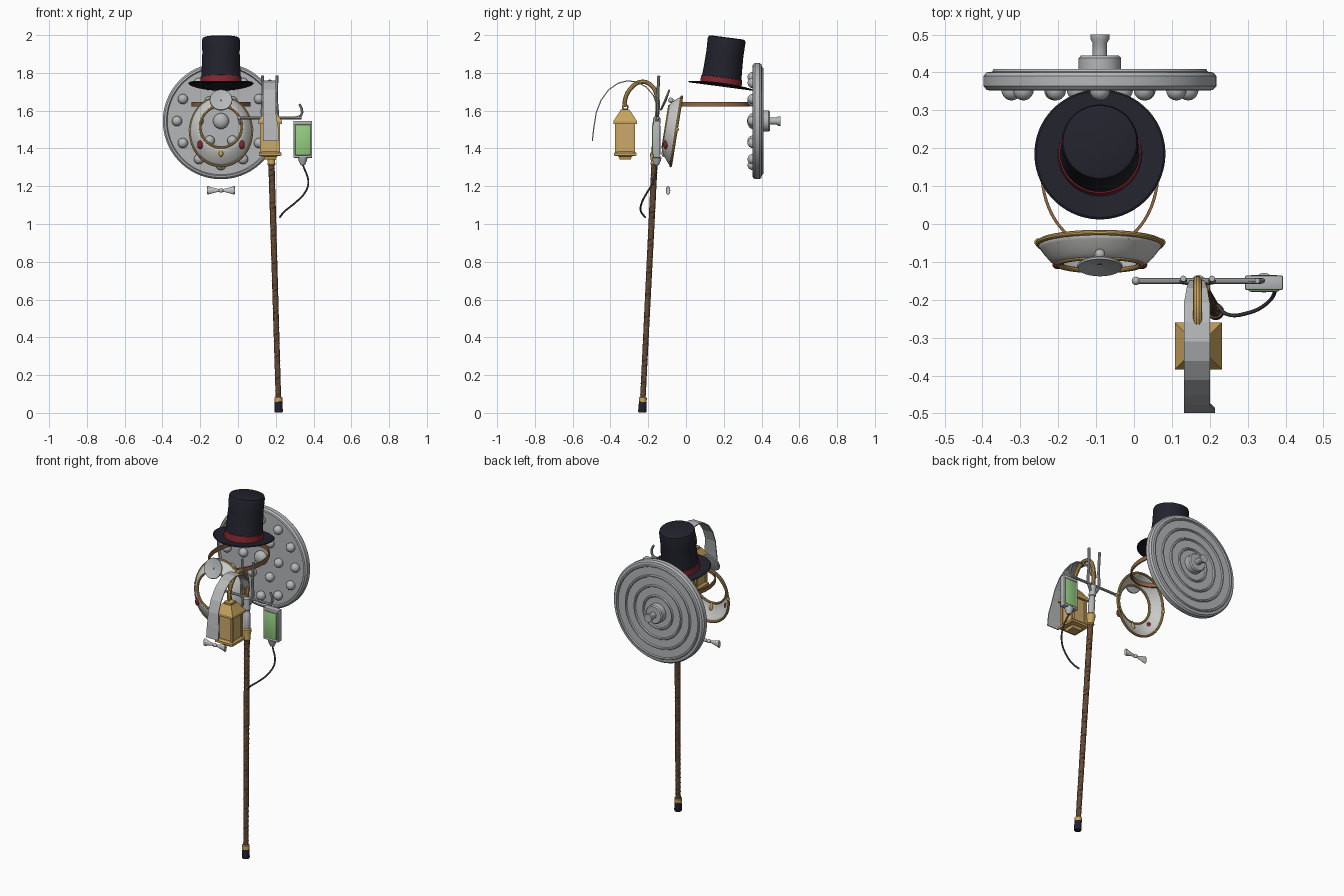
import bpy, bmesh, math
from mathutils import Matrix, Vector

if "Cube" in bpy.data.objects:
    bpy.data.objects.remove(bpy.data.objects["Cube"])

def mat(name, r, g, b):
    m = bpy.data.materials.new(name)
    m.diffuse_color = (r, g, b, 1)
    m.use_nodes = True
    m.node_tree.nodes["Principled BSDF"].inputs["Base Color"].default_value = m.diffuse_color
    return m

STEEL = mat("steel grey", .46, .47, .48)
PALE = mat("pale grey", .58, .58, .57)
NAVY = mat("dark navy", .016, .016, .026)
RED = mat("deep red", .22, .02, .03)
BROWN = mat("dark brown", .12, .065, .035)
LEATHER = mat("leather brown", .28, .13, .06)
GOLD = mat("gold", .58, .37, .11)
AMBER = mat("amber", .6, .4, .15)
GREEN = mat("green", .30, .62, .22)
DARK = mat("dark grey", .10, .10, .11)
CX = -0.09

def finish(bm, name, m, smooth=True, angle=35):
    bmesh.ops.remove_doubles(bm, verts=bm.verts, dist=1e-5)
    bmesh.ops.recalc_face_normals(bm, faces=bm.faces)
    me = bpy.data.meshes.new(name)
    bm.to_mesh(me)
    bm.free()
    me.materials.append(m)
    ob = bpy.data.objects.new(name, me)
    bpy.context.collection.objects.link(ob)
    if smooth:
        bpy.ops.object.select_all(action='DESELECT')
        ob.select_set(True)
        bpy.context.view_layer.objects.active = ob
        bpy.ops.object.shade_smooth_by_angle(angle=math.radians(angle))
    return ob

def loft(name, rings, m, closed=True, smooth=True, angle=35):
    bm = bmesh.new()
    vs = [[bm.verts.new(p) for p in r] for r in rings]
    n = len(rings[0])
    for a, b in zip(vs, vs[1:]):
        for i in range(n if closed else n - 1):
            j = (i + 1) % n
            bm.faces.new((a[i], a[j], b[j], b[i]))
    return finish(bm, name, m, smooth, angle)

def lathe(name, prof, m, mx=Matrix(), seg=48, smooth=True, bend=None):
    rings = []
    for r, h in prof:
        ring = []
        for i in range(seg):
            a = 2 * math.pi * (i + .5) / seg
            p = Vector((r * math.cos(a), r * math.sin(a), h))
            if bend:
                p.z += bend(p)
            ring.append(mx @ p)
        rings.append(ring)
    return loft(name, rings, m, True, smooth)

def tube(name, pts, r, m, cyclic=False, poly=False, res=3):
    cu = bpy.data.curves.new(name, 'CURVE')
    cu.dimensions = '3D'
    cu.bevel_depth, cu.bevel_resolution, cu.resolution_u = r, res, 8
    cu.use_fill_caps = True
    s = cu.splines.new('POLY' if poly else 'BEZIER')
    dst = s.points if poly else s.bezier_points
    dst.add(len(pts) - 1)
    for d, p in zip(dst, pts):
        if poly:
            d.co = (*p, 1)
        else:
            d.co = p
            d.handle_left_type = d.handle_right_type = 'AUTO'
    s.use_cyclic_u = cyclic
    tmp = bpy.data.objects.new(name + "_path", cu)
    bpy.context.collection.objects.link(tmp)
    dg = bpy.context.evaluated_depsgraph_get()
    me = bpy.data.meshes.new_from_object(tmp.evaluated_get(dg))
    bm = bmesh.new()
    bm.from_mesh(me)
    bpy.data.objects.remove(tmp)
    return finish(bm, name, m)

def ball(name, loc, r, m, scale=(1, 1, 1)):
    bm = bmesh.new()
    bmesh.ops.create_uvsphere(bm, u_segments=20, v_segments=12, radius=r)
    bmesh.ops.transform(bm, matrix=Matrix.Translation(loc) @ Matrix.Diagonal((*scale, 1)), verts=bm.verts)
    return finish(bm, name, m)

def box(name, loc, size, m, bevel=0):
    bm = bmesh.new()
    bmesh.ops.create_cube(bm, size=1)
    bmesh.ops.transform(bm, matrix=Matrix.Translation(loc) @ Matrix.Diagonal((*size, 1)), verts=bm.verts)
    if bevel:
        bmesh.ops.bevel(bm, geom=bm.edges[:], offset=bevel, segments=2, affect='EDGES', profile=.5)
    return finish(bm, name, m, bool(bevel))

def rot_x(deg):
    return Matrix.Rotation(math.radians(deg), 4, 'X')

# Surgical lamp: ridged dish, hub and bulbs
lamp = Matrix.Translation((CX, 0, 1.545)) @ rot_x(-90)
prof = [(0, .36), (.284, .36), (.289, .352), (.299, .354), (.308, .364), (.308, .39), (.3, .4)]
for r in (.285, .225, .165, .105):
    prof += [(r, .402), (r - .004, .409), (r - .011, .409), (r - .015, .402)]
prof += [(.056, .402), (.056, .438), (.05, .445), (.019, .445), (.019, .478), (.025, .488), (.025, .5), (0, .5)]
lathe("lamp_dish", prof, STEEL, lamp, 64)
for n, rad in ((12, .233), (6, .12)):
    for i in range(n):
        a = 2 * math.pi * i / n
        ball("lamp_bulb", (CX + rad * math.cos(a), .353, 1.545 + rad * math.sin(a)), .027, STEEL)
ball("lamp_centre_bulb", (CX, .353, 1.545), .042, STEEL, (1, .7, 1))

# Top hat, leaning slightly back
hat = Matrix.Translation((CX, .183, 1.728)) @ rot_x(-7.5)
curl = lambda p: .45 * p.x ** 2
lathe("hat_brim", [(.1, 0), (.168, 0), (.173, .004), (.168, .008), (.1, .008), (.1, 0)], NAVY, hat, 64, bend=curl)
lathe("hat_crown", [(0, .0), (.108, .0), (.102, .1), (.099, .18), (.101, .245), (.097, .258), (.088, .262), (0, .262)], NAVY, hat, 64)
lathe("hat_band", [(.105, .005), (.111, .008), (.109, .048), (.102, .05)], RED, hat, 64)

# Leather headband
rings = []
for r, z in ((0, 1.622), (.008, 1.622), (.008, 1.647), (0, 1.647), (0, 1.622)):
    rings.append([(CX + (.149 + r) * math.cos(a), .137 + (.195 + r) * math.sin(a), z)
                  for a in (2 * math.pi * i / 64 for i in range(64))])
loft("headband", rings, LEATHER)

# Flared mask with round opening and gold rims
def mask_ring(t, n=64):
    out = []
    for i in range(n):
        a = 2 * math.pi * i / n
        z = 1.515 - .025 * t + (.11 + .073 * t) * math.sin(a)
        out.append((CX + (.11 + .053 * t) * math.cos(a), -.108 + .058 * t ** 1.5 + .16 * (z - 1.5), z))
    return out
shell = loft("mask_shell", [mask_ring(k / 6) for k in range(7)], PALE)
sol = shell.modifiers.new("thickness", 'SOLIDIFY')
sol.thickness, sol.offset = .006, 0
tube("mask_outer_rim", mask_ring(1), .007, GOLD, True, True)
tube("mask_inner_rim", mask_ring(0), .007, GOLD, True, True)
for s in (-1, 1):
    ball("mask_gem", (CX + s * .11, -.108, 1.42), .019, RED, (.8, .6, 1.2))
    ball("mask_side_knob", (CX + s * .163, -.048, 1.5), .01, GOLD)
lathe("mask_drop", [(0, -.03), (.009, -.024), (.013, -.012), (.008, .008), (0, .032)], GOLD,
      Matrix.Translation((CX, -.118, 1.385)), 16)

# Head mirror with a centre hole
mirror = Matrix.Translation((CX, -.108, 1.655)) @ rot_x(67)
lathe("head_mirror", [(.006, .0), (.03, .003), (.058, .008), (.06, .003), (.056, -.002), (.006, -.006), (.006, 0)], STEEL, mirror, 40)
lathe("mirror_hole", [(0, -.002), (.0065, -.002)], DARK, mirror, 16)
ball("mirror_joint", (CX, -.08, 1.655), .014, STEEL)

# Bow tie
bow = Matrix.Translation((CX, -.095, 1.178))
for s in (-1, 1):
    lathe("bow_wing", [(0, .01), (.007, .01), (.014, .04), (.023, .07), (.02, .073), (0, .068)], PALE,
          bow @ Matrix.Diagonal((1, .5, 1, 1)) @ Matrix.Rotation(s * math.pi / 2, 4, 'Y'), 20)
ball("bow_knot", bow.translation, .012, PALE)

# Walking cane, all parts turned on one slanted axis
base, top = Vector((.216, -.232, .002)), Vector((.17, -.155, 1.56))
cane = Matrix.Translation(base) @ (top - base).to_track_quat('Z', 'Y').to_matrix().to_4x4()
lathe("cane_tip", [(0, 0), (.02, 0), (.022, .006), (.02, .056), (0, .056)], NAVY, cane, 24)
lathe("cane_ferrule", [(.018, .054), (.021, .056), (.021, .078), (.017, .082)], GOLD, cane, 24)
lathe("cane_shaft", [(.0145, .075), (.0165, 1.33)], BROWN, cane, 24)
lathe("cane_collar", [(.017, 1.31), (.022, 1.316), (.019, 1.33), (.025, 1.36), (.025, 1.375), (.015, 1.385)], GOLD, cane, 24)
lathe("cane_sleeve", [(.015, 1.37), (.019, 1.385), (.019, 1.47), (.016, 1.475), (.016, 1.49), (.02, 1.495), (.02, 1.56), (.012, 1.57), (0, 1.57)], STEEL, cane, 24)
helix = []
for i in range(500):
    a, h = 2 * math.pi * i / 12, .09 + 1.21 * i / 499
    r = .0145 + .002 * h / 1.33
    helix.append(cane @ Vector((r * math.cos(a), r * math.sin(a), h)))
tube("cane_wire_wrap", helix, .0016, LEATHER, False, True, 0)

# Fork prongs and crossbar with end hook
for s in (-1, 1):
    x = .168 + s * .036
    tube("fork_prong", [(.168, -.155, 1.5), (x, -.152, 1.56), (x, -.15, 1.66), (x + s * .002, -.144, 1.785)], .008, STEEL)
tube("crossbar", [(.005, -.15, 1.562), (.335, -.15, 1.562)], .008, STEEL)
ball("crossbar_end", (.005, -.15, 1.562), .011, STEEL)
tube("bag_hook", [(.3, -.15, 1.562), (.333, -.15, 1.575), (.338, -.15, 1.605), (.325, -.15, 1.635)], .007, STEEL)

# Bent blade strip arching forward
path = [(-.152, 1.62), (-.172, 1.68), (-.21, 1.725), (-.26, 1.752), (-.31, 1.758), (-.36, 1.745),
        (-.41, 1.71), (-.45, 1.655), (-.475, 1.59), (-.488, 1.51), (-.496, 1.44)]
rings = []
for i, (y, z) in enumerate(path):
    w = min(1, .6 + .2 * i)
    rings.append([(.166 - .034 * w, y, z), (.166 + .034 * w + (.014 if i > 8 else 0), y, z)])
strip = loft("blade_strip", rings, STEEL, False, False)
sol = strip.modifiers.new("thickness", 'SOLIDIFY')
sol.thickness, sol.offset = .006, 0

# Gold crook carrying the lantern
tube("lantern_crook", [(.168, -.155, 1.55), (.168, -.153, 1.67), (.168, -.185, 1.735), (.168, -.24, 1.752),
                       (.168, -.295, 1.715), (.168, -.322, 1.66), (.168, -.326, 1.62)], .012, GOLD)

# Square lantern
LX, LY = .17, -.322
lan = Matrix.Translation((LX, LY, 0))
q = math.sqrt(2)
def square(name, prof, m):
    lathe(name, [(r * q, h) for r, h in prof], m, lan, 4, False)
square("lantern_roof", [(0, 1.53), (.062, 1.53), (.062, 1.545), (.03, 1.595), (.024, 1.595), (.024, 1.605), (0, 1.612)], GOLD)
square("lantern_panes", [(.046, 1.38), (.046, 1.54)], AMBER)
square("lantern_base", [(0, 1.385), (.05, 1.385), (.06, 1.375), (.06, 1.362), (.035, 1.358), (.03, 1.342), (0, 1.342)], GOLD)
for sx in (-1, 1):
    for sy in (-1, 1):
        box("lantern_post", (LX + sx * .046, LY + sy * .046, 1.46), (.014, .014, .16), GOLD)
tube("lantern_ring", [(LX, LY + .014 * math.cos(a), 1.62 + .014 * math.sin(a))
                      for a in (i * math.pi / 8 for i in range(16))], .004, GOLD, True, True)

# Fluid bag in a grey frame, with spout and hanging tube
BX, BY = .343, -.155
box("bag_fluid", (BX, BY - .002, 1.445), (.084, .044, .165), GREEN, .008)
for s in (-1, 1):
    box("bag_side_rail", (BX + s * .045, BY, 1.447), (.01, .034, .19), STEEL, .003)
box("bag_top_cap", (BX, BY, 1.536), (.1, .038, .02), STEEL, .005)
box("bag_bottom_cap", (BX, BY, 1.357), (.1, .038, .014), STEEL, .004)
lathe("bag_spout", [(0, 1.355), (.026, 1.352), (.022, 1.335), (.012, 1.312), (0, 1.31)], STEEL,
      Matrix.Translation((BX, BY, 0)), 20)
tube("bag_hose", [(BX, BY, 1.315), (.372, -.175, 1.22), (.35, -.21, 1.16), (.3, -.235, 1.11),
                  (.245, -.238, 1.065), (.22, -.215, 1.035)], .005, DARK)
